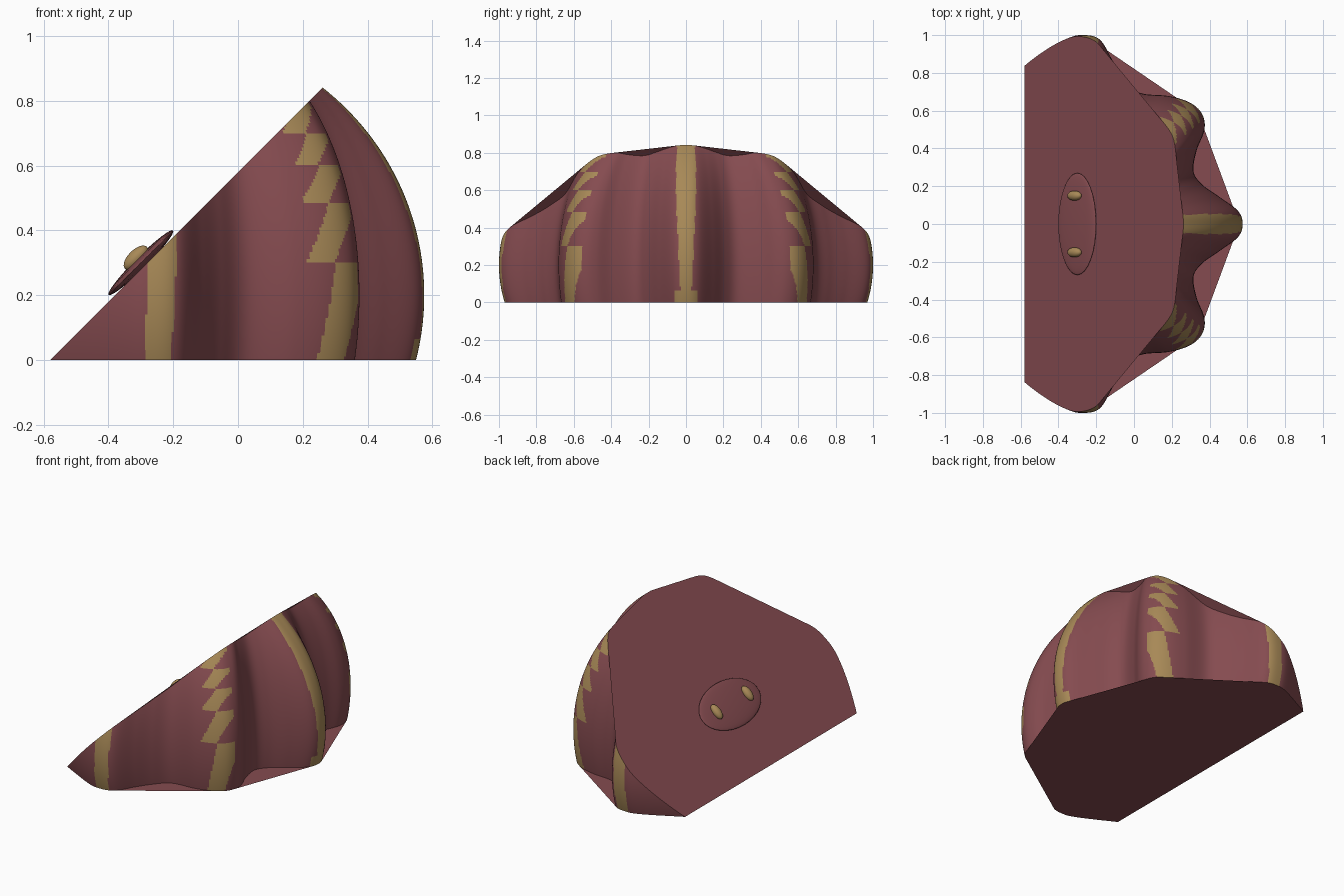
import bpy, bmesh, math
from mathutils import Vector
from mathutils.geometry import convex_hull_2d

if "Cube" in bpy.data.objects:
    bpy.data.objects.remove(bpy.data.objects["Cube"], do_unlink=True)


def material(name, rgb):
    m = bpy.data.materials.new(name)
    m.use_nodes = True
    m.diffuse_color = (*rgb, 1)
    m.node_tree.nodes["Principled BSDF"].inputs["Base Color"].default_value = (*rgb, 1)
    return m


maroon = material("dusty maroon", (0.235, 0.071, 0.080))
gold = material("dull gold", (0.39, 0.25, 0.095))

AXIS_X, WIDEST_Z, HEIGHT_R, CUT = -0.26, 0.2, 0.82, 0.58

# Half plan of the ribbed shell at its widest: x, y, taper power
PLAN = [Vector(p) for p in (
    (0.575, 0, 1), (0.55, 0.07, 0.95), (0.45, 0.145, 0.8), (0.36, 0.21, 0.65),
    (0.315, 0.28, 0.6), (0.332, 0.39, 0.63), (0.368, 0.48, 0.7), (0.373, 0.545, 0.75),
    (0.345, 0.605, 0.75), (0.28, 0.65, 0.75), (0.18, 0.678, 0.72), (0.03, 0.695, 0.65),
    (-0.05, 0.77, 0.7), (-0.11, 0.86, 0.85), (-0.18, 0.975, 1), (-0.27, 1, 1),
    (-0.37, 0.975, 1), (-0.62, 0.848, 1))]


def spline(pts, n):
    """Catmull-Rom through the points, starting on the mirror line."""
    first = Vector((pts[1].x, -pts[1].y, pts[1].z))
    ext = [first] + pts + [2 * pts[-1] - pts[-2]]
    out = []
    for a, b, c, d in zip(ext, ext[1:], ext[2:], ext[3:]):
        for i in range(n):
            t = i / n
            out.append(0.5 * (2 * b + (c - a) * t + (2 * a - 5 * b + 4 * c - d) * t * t
                              + (3 * b - a - 3 * c + d) * t ** 3))
    return out + [pts[-1]]


def is_gold(x, y, z):
    """Stripes along the ridges, in plan coordinates."""
    y = abs(y)
    if y < 0.1 and x > 0.4:                      # middle ridge
        if z < 0.06:
            return y < 0.06
        if z < 0.43:
            return y < 0.03 + 0.05 * (z - 0.06)
        return y < 0.05 + 0.06 * (z - 0.43)
    if y > 0.8:                                  # outer ridge
        return 0 < x + 0.29 - 0.05 * z < 0.085
    if y > 0.56:                                 # saw-toothed ridge
        steps = (0, 0.3, 0.48, 0.6, 0.7, 0.8, 0.9)
        for lo, hi in zip(steps, steps[1:]):
            if lo <= z < hi:
                start = 0.255 if lo == 0 else 0.215
                left = start + (0.305 - start) * (z - lo) / (hi - lo)
                return left < x < left + 0.085
    return False


def finish(bm, name, mats, smooth=True):
    me = bpy.data.meshes.new(name)
    bm.to_mesh(me)
    bm.free()
    ob = bpy.data.objects.new(name, me)
    bpy.context.collection.objects.link(ob)
    for m in mats:
        me.materials.append(m)
    for p in me.polygons:
        p.use_smooth = smooth
    return ob


# Ribbed shell, lofted upward and trimmed by the slope
half = spline(PLAN, 10)
plan = [Vector((p.x, -p.y, p.z)) for p in reversed(half[1:])] + half
ROWS = 80
levels = [0.86 * i / ROWS for i in range(ROWS + 1)]
bm = bmesh.new()
grid = []
for z in levels:
    s = math.sqrt(1 - ((z - WIDEST_Z) / HEIGHT_R) ** 2)
    grid.append([bm.verts.new((AXIS_X + (p.x - AXIS_X) * s ** p.z, p.y * s ** p.z, z))
                 for p in plan])
for r in range(ROWS):
    for c in range(len(plan) - 1):
        f = bm.faces.new((grid[r][c], grid[r][c + 1], grid[r + 1][c + 1], grid[r + 1][c]))
        mid = (plan[c] + plan[c + 1]) / 2
        f.material_index = int(is_gold(mid.x, mid.y, (levels[r] + levels[r + 1]) / 2))
bmesh.ops.bisect_plane(bm, geom=bm.verts[:] + bm.edges[:] + bm.faces[:], dist=1e-5,
                       plane_co=(-CUT, 0, 0), plane_no=(-1, 0, 1), clear_outer=True)
floor_pts = [v.co.copy() for v in bm.verts if v.co.z < 1e-4]
slope_pts = [v.co.copy() for v in bm.verts if abs(v.co.z - v.co.x - CUT) < 1e-4]
finish(bm, "ribbed_shell", (maroon, gold))


# Flat plates spanning the ridge tips
def plate(name, pts, up):
    b = bmesh.new()
    f = b.faces.new([b.verts.new(pts[i]) for i in convex_hull_2d([p.xy for p in pts])])
    f.normal_update()
    if (f.normal.z > 0) != up:
        f.normal_flip()
    finish(b, name, (maroon,), False)


plate("floor_plate", floor_pts, False)
plate("slope_plate", slope_pts, True)


# Flattened ellipsoids lying on the slope
def ellipsoid(name, centre, radii, mat):
    b = bmesh.new()
    bmesh.ops.create_uvsphere(b, u_segments=32, v_segments=16, radius=1)
    ob = finish(b, name, (mat,))
    ob.location, ob.scale = centre, radii
    ob.rotation_euler = (0, -math.pi / 4, 0)


ellipsoid("oval_disc", (-0.3, 0, 0.3), (0.141, 0.27, 0.018), maroon)
for side, sign in (("left", 1), ("right", -1)):
    ellipsoid(side + "_stud", (-0.315, 0.15 * sign, 0.315), (0.048, 0.026, 0.024), gold)
